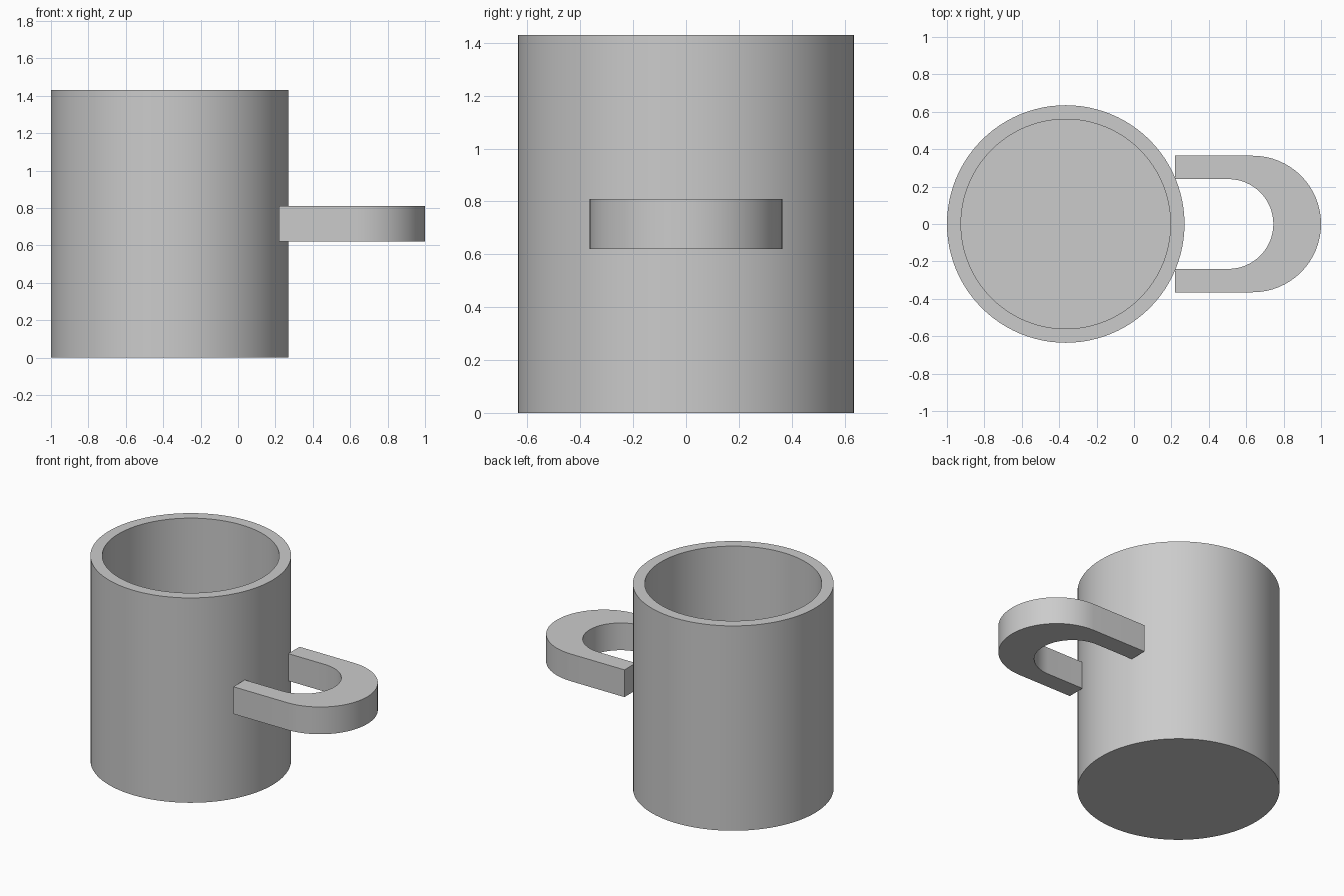
import bpy, bmesh
from math import cos, sin, pi, radians

cube = bpy.data.objects.get("Cube")
if cube:
    bpy.data.objects.remove(cube, do_unlink=True)

grey = bpy.data.materials.new("plain grey")
grey.use_nodes = True
colour = (0.6, 0.6, 0.6, 1)
grey.diffuse_color = colour
grey.node_tree.nodes["Principled BSDF"].inputs["Base Color"].default_value = colour

CUP_X, RADIUS, INNER, HEIGHT, FLOOR = -0.365, 0.635, 0.56, 1.43, 0.08
SEGMENTS = 96


def finish(name, bm):
    """Turn a bmesh into a shaded, coloured object."""
    bmesh.ops.recalc_face_normals(bm, faces=bm.faces)
    mesh = bpy.data.meshes.new(name)
    bm.to_mesh(mesh)
    bm.free()
    mesh.materials.append(grey)
    obj = bpy.data.objects.new(name, mesh)
    bpy.context.collection.objects.link(obj)
    bpy.ops.object.select_all(action='DESELECT')
    obj.select_set(True)
    bpy.context.view_layer.objects.active = obj
    bpy.ops.object.shade_smooth_by_angle(angle=radians(30))
    return obj


def arc(cx, r, steps=32):
    """Half circle bulging towards +x, from -y to +y."""
    angles = [-pi / 2 + pi * i / steps for i in range(steps + 1)]
    return [(cx + r * cos(a), r * sin(a)) for a in angles]


# Cup body: rings up the outside, over the rim and down to the inner floor
bm = bmesh.new()
rings = []
for r, z in [(RADIUS, 0), (RADIUS, HEIGHT), (INNER, HEIGHT), (INNER, FLOOR)]:
    rings.append([bm.verts.new((CUP_X + r * cos(2 * pi * i / SEGMENTS),
                                r * sin(2 * pi * i / SEGMENTS), z))
                  for i in range(SEGMENTS)])
for low, high in zip(rings, rings[1:]):
    for i in range(SEGMENTS):
        j = (i + 1) % SEGMENTS
        bm.faces.new((low[i], low[j], high[j], high[i]))
bm.faces.new(rings[0])
bm.faces.new(rings[-1])
finish("cup_body", bm)

# Handle: flat horizontal U, lofted between outer and inner outlines
START, BOTTOM, TOP = 0.22, 0.62, 0.81


def u_outline(cx, r):
    return [(START, -r)] + arc(cx, r) + [(START, r)]


bm = bmesh.new()
sections = []
for (ox, oy), (ix, iy) in zip(u_outline(0.635, 0.365), u_outline(0.505, 0.24)):
    sections.append([bm.verts.new(p) for p in ((ox, oy, BOTTOM), (ox, oy, TOP),
                                               (ix, iy, TOP), (ix, iy, BOTTOM))])
for a, b in zip(sections, sections[1:]):
    for i in range(4):
        j = (i + 1) % 4
        bm.faces.new((a[i], a[j], b[j], b[i]))
bm.faces.new(sections[0])
bm.faces.new(sections[-1])
finish("handle", bm)
